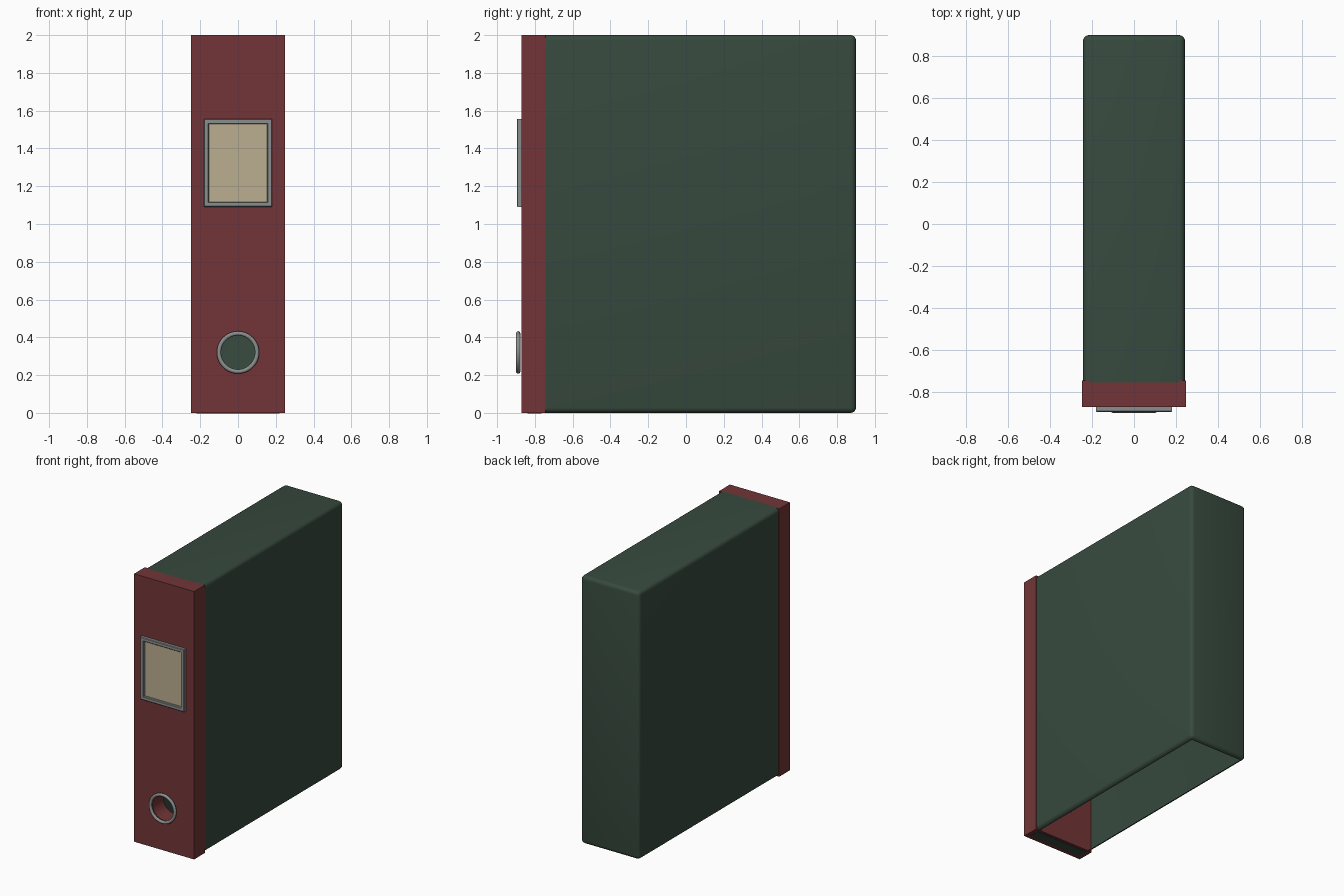
import bpy, bmesh, math
from mathutils import Matrix, Vector

if "Cube" in bpy.data.objects:
    bpy.data.objects.remove(bpy.data.objects["Cube"])


def material(name, rgb):
    m = bpy.data.materials.new(name)
    m.diffuse_color = (*rgb, 1)
    m.use_nodes = True
    m.node_tree.nodes["Principled BSDF"].inputs["Base Color"].default_value = m.diffuse_color
    return m


GREEN = material("dark green", (0.038, 0.068, 0.048))
RED = material("dark red", (0.17, 0.036, 0.038))
GREY = material("metal grey", (0.26, 0.275, 0.275))
TAN = material("paper tan", (0.50, 0.42, 0.28))


def make_object(name, bm, mat):
    me = bpy.data.meshes.new(name)
    bmesh.ops.recalc_face_normals(bm, faces=bm.faces)
    bm.to_mesh(me)
    bm.free()
    ob = bpy.data.objects.new(name, me)
    bpy.context.collection.objects.link(ob)
    me.materials.append(mat)
    return ob


def box_bm(lo, hi):
    lo, hi = Vector(lo), Vector(hi)
    bm = bmesh.new()
    bmesh.ops.create_cube(bm, size=1, matrix=Matrix.Translation((lo + hi) / 2)
                          @ Matrix.Diagonal((*(hi - lo), 1)))
    return bm


def activate(ob):
    bpy.ops.object.select_all(action='DESELECT')
    bpy.context.view_layer.objects.active = ob
    ob.select_set(True)


def smooth(ob):
    activate(ob)
    bpy.ops.object.shade_smooth_by_angle(angle=math.radians(40))


# Hollow rounded case, open underneath and towards the spine
bm = box_bm((-0.243, -0.755, 0), (0.243, 0.9, 2))
edges = [e for e in bm.edges if max(v.co.y for v in e.verts) > 0]
bmesh.ops.bevel(bm, geom=edges, offset=0.028, segments=4, profile=0.5, affect='EDGES')
bm.normal_update()
opened = [f for f in bm.faces if f.normal.z < -0.999 or f.normal.y < -0.999]
bmesh.ops.delete(bm, geom=opened, context='FACES')
smooth(make_object("case_shell", bm, GREEN))

# Solid spine block with a round finger hole
spine = make_object("spine", box_bm((-0.248, -0.872, 0), (0.248, -0.745, 2)), RED)
bm = bmesh.new()
bmesh.ops.create_cone(bm, cap_ends=True, segments=48, radius1=0.095, radius2=0.095, depth=0.4,
                      matrix=Matrix.Translation((0, -0.81, 0.32)) @ Matrix.Rotation(math.pi / 2, 4, 'X'))
cutter = make_object("hole_cutter", bm, RED)
cutter.hide_render = True
mod = spine.modifiers.new("finger_hole", 'BOOLEAN')
mod.operation = 'DIFFERENCE'
mod.solver = 'EXACT'
mod.object = cutter
activate(spine)
bpy.ops.object.modifier_apply(modifier=mod.name)
bpy.data.objects.remove(cutter)
smooth(spine)

# Green strip under the spine
make_object("spine_foot_strip", box_bm((-0.22, -0.84, -0.002), (0.22, -0.765, 0.003)), GREEN)

# Paper label
make_object("label", box_bm((-0.155, -0.878, 1.115), (0.155, -0.870, 1.53)), TAN)

# Label frame: rectangular rings joined into a bevelled moulding
bm = bmesh.new()
rings = []
for inset, y in ((0, -0.870), (0, -0.892), (0.004, -0.896), (0.023, -0.896), (0.027, -0.892), (0.027, -0.870)):
    x, z0, z1 = 0.181 - inset, 1.09 + inset, 1.556 - inset
    rings.append([bm.verts.new((a, y, c)) for a, c in ((-x, z0), (x, z0), (x, z1), (-x, z1))])
for a, b in zip(rings, rings[1:] + rings[:1]):
    for i in range(4):
        j = (i + 1) % 4
        bm.faces.new((a[i], a[j], b[j], b[i]))
make_object("label_frame", bm, GREY)

# Metal ring around the finger hole
bpy.ops.mesh.primitive_torus_add(major_radius=0.101, minor_radius=0.0115, major_segments=48,
                                 minor_segments=12, location=(0, -0.8885, 0.32),
                                 rotation=(math.pi / 2, 0, 0))
ring = bpy.context.object
ring.name = "finger_ring"
ring.data.materials.append(GREY)
smooth(ring)
